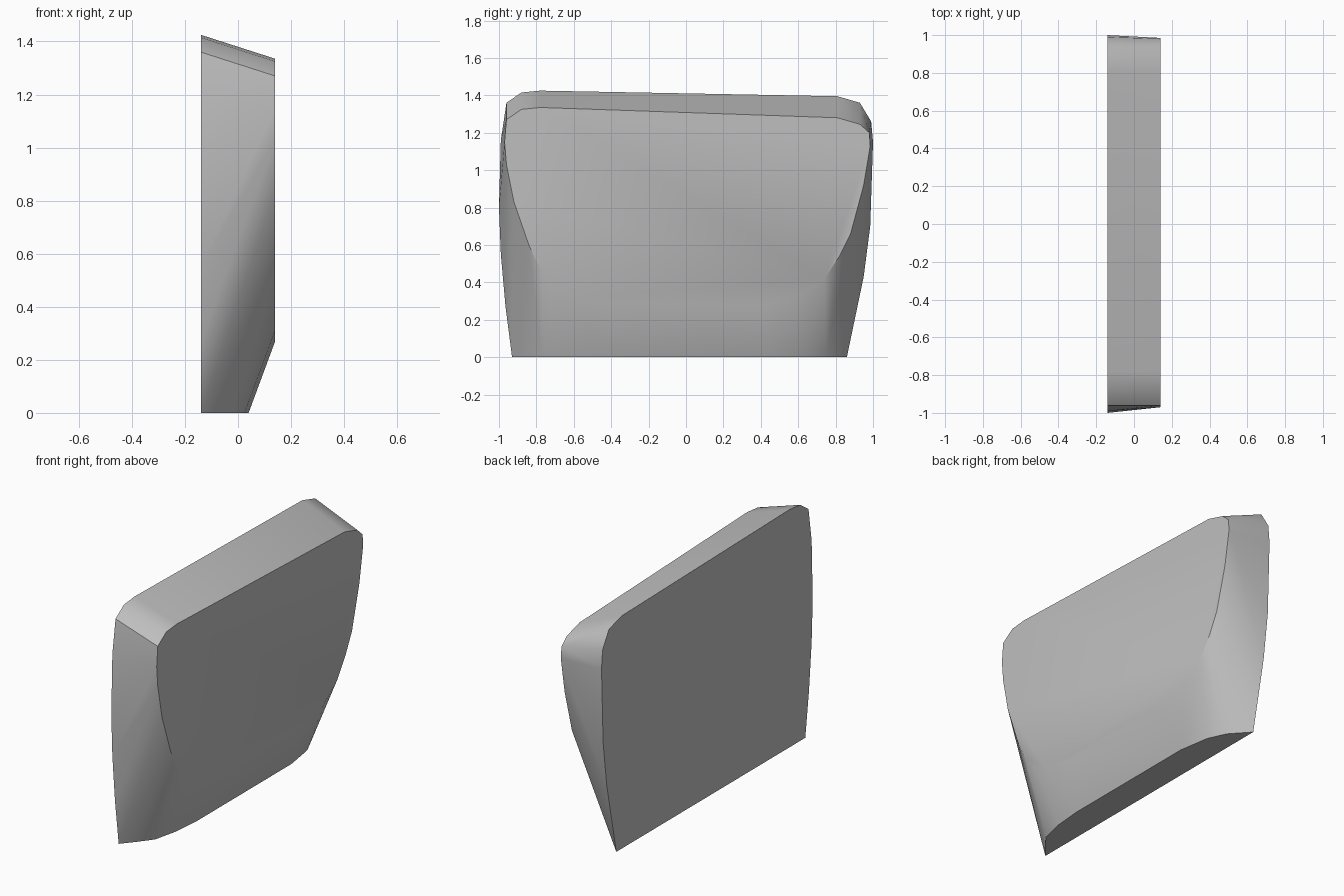
import bpy
import bmesh
import math

# Remove the default object
default_cube = bpy.data.objects.get("Cube")
if default_cube:
    bpy.data.objects.remove(default_cube, do_unlink=True)

HALF_THICKNESS = 0.14

# Outline of the large back side, as (y, z)
large_outline = [
    (-0.93, 0), (-0.965, 0.27), (-0.99, 0.55), (-1, 0.8), (-0.99, 1.16),
    (-0.96, 1.36), (-0.88, 1.415), (-0.78, 1.425), (0.81, 1.395),
    (0.93, 1.36), (0.99, 1.26), (1, 1.15), (0.985, 0.7), (0.95, 0.43),
    (0.86, 0),
]

# Outline of the smaller, tapered side, as (y, z)
small_outline = [
    (-0.77, 0.45), (-0.84, 0.6), (-0.92, 0.83), (-0.96, 1.03),
    (-0.97, 1.15), (-0.96, 1.27), (-0.88, 1.325), (-0.78, 1.335),
    (0.81, 1.28), (0.93, 1.245), (0.98, 1.2), (0.985, 1.13),
    (0.95, 0.92), (0.88, 0.66), (0.82, 0.54), (0.74, 0.42),
    (0.6, 0.31), (0.4, 0.27), (-0.4, 0.27), (-0.6, 0.31), (-0.7, 0.37),
]

# Curved front edge of the flat base, as (x, y)
base_curve = [
    (-0.08, -0.86), (-0.01, -0.77), (0.025, -0.62), (0.04, -0.45),
    (0.04, 0.45), (0.01, 0.64), (-0.04, 0.75),
]


def make_material(name, colour):
    """Plain one-colour material for both viewport and render."""
    material = bpy.data.materials.new(name)
    material.use_nodes = True
    material.diffuse_color = colour
    shader = material.node_tree.nodes["Principled BSDF"]
    shader.inputs["Base Color"].default_value = colour
    return material


def hull_object(name, points, material):
    """Wrap a tight skin around the section outlines."""
    bm = bmesh.new()
    for point in points:
        bm.verts.new(point)
    bmesh.ops.convex_hull(bm, input=bm.verts[:])
    loose = [vert for vert in bm.verts if not vert.link_faces]
    bmesh.ops.delete(bm, geom=loose, context="VERTS")
    # Merge the triangles of the flat sides and base into single faces
    bmesh.ops.dissolve_limit(bm, angle_limit=math.radians(0.2),
                             verts=bm.verts[:], edges=bm.edges[:])
    bmesh.ops.recalc_face_normals(bm, faces=bm.faces[:])

    mesh = bpy.data.meshes.new(name)
    bm.to_mesh(mesh)
    bm.free()
    mesh.materials.append(material)
    obj = bpy.data.objects.new(name, mesh)
    bpy.context.collection.objects.link(obj)
    return obj


# Tapered block body
sections = [(-HALF_THICKNESS, y, z) for y, z in large_outline]
sections += [(HALF_THICKNESS, y, z) for y, z in small_outline]
sections += [(x, y, 0) for x, y in base_curve]
grey = make_material("plain grey", (0.52, 0.52, 0.52, 1))
body = hull_object("tapered_block", sections, grey)

# Smooth the curved rim and keep the hard edges
bpy.ops.object.select_all(action="DESELECT")
body.select_set(True)
bpy.context.view_layer.objects.active = body
bpy.ops.object.shade_smooth_by_angle(angle=math.radians(30))
